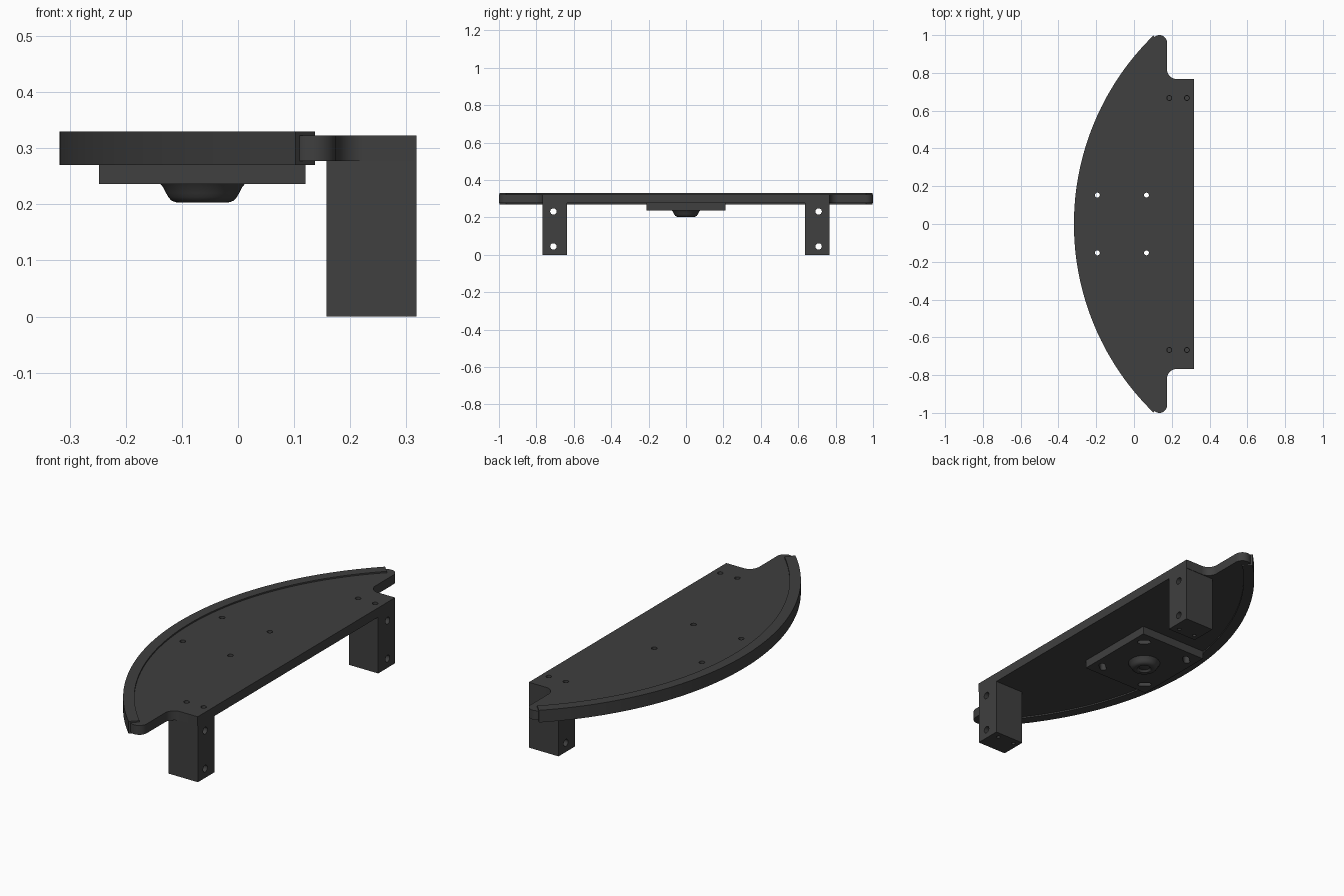
import bpy, bmesh
from math import sin, cos, pi, radians, atan2
from mathutils import Matrix, Vector

if "Cube" in bpy.data.objects:
    bpy.data.objects.remove(bpy.data.objects["Cube"])

MAT = bpy.data.materials.new("dark_grey")
MAT.diffuse_color = (0.05, 0.05, 0.05, 1)
MAT.use_nodes = True
MAT.node_tree.nodes["Principled BSDF"].inputs["Base Color"].default_value = MAT.diffuse_color


def arc(cx, cy, r, a0, a1, n):
    return [(cx + r * cos(a0 + (a1 - a0) * i / n), cy + r * sin(a0 + (a1 - a0) * i / n))
            for i in range(n + 1)]


def finish(name, bm):
    bmesh.ops.remove_doubles(bm, verts=bm.verts, dist=1e-5)
    bmesh.ops.recalc_face_normals(bm, faces=bm.faces)
    me = bpy.data.meshes.new(name)
    bm.to_mesh(me)
    bm.free()
    ob = bpy.data.objects.new(name, me)
    bpy.context.collection.objects.link(ob)
    me.materials.append(MAT)
    return ob


def add_prism(bm, pts, z0, z1):
    lo = [bm.verts.new((x, y, z0)) for x, y in pts]
    hi = [bm.verts.new((x, y, z1)) for x, y in pts]
    bm.faces.new(lo[::-1])
    bm.faces.new(hi)
    for i in range(len(pts)):
        j = (i + 1) % len(pts)
        bm.faces.new((lo[i], lo[j], hi[j], hi[i]))


def prism(name, pts, z0, z1):
    bm = bmesh.new()
    add_prism(bm, pts, z0, z1)
    return finish(name, bm)


def rect(x0, x1, y0, y1):
    return [(x0, y0), (x1, y0), (x1, y1), (x0, y1)]


def circle(x, y, r, n=24):
    return arc(x, y, r, 0, 2 * pi, n)[:-1]


def cut(ob, cutter):
    cutter.hide_render = True
    mod = ob.modifiers.new("holes", 'BOOLEAN')
    mod.operation, mod.solver, mod.object = 'DIFFERENCE', 'EXACT', cutter
    bpy.context.view_layer.objects.active = ob
    bpy.ops.object.modifier_apply(modifier=mod.name)
    bpy.data.objects.remove(cutter)


def smooth(ob):
    bpy.ops.object.select_all(action='DESELECT')
    ob.select_set(True)
    bpy.context.view_layer.objects.active = ob
    bpy.ops.object.shade_smooth_by_angle(angle=radians(30))


CX, R = 1.0755, 1.3935            # big front arc
TIP = (0.135, 0.96)               # centre of the rounded tips
MOUNT = [(-0.064 + sx * 0.13, sy * 0.153) for sx in (-1, 1) for sy in (-1, 1)]
SCREWS = [(x, sy * 0.667) for x in (0.187, 0.28) for sy in (-1, 1)]
parts = []

# Base plate: straight back, notched corners, round tips, arc front
a = atan2(TIP[1], TIP[0] - CX)
half = [(0.318, 0.768)]
half += arc(0.225, 0.818, 0.05, -pi / 2, -pi, 10)
half += arc(*TIP, 0.04, 0, a, 14)
half += arc(CX, 0, R - 0.0095, a, pi, 36)[1:]
outline = half + [(x, -y) for x, y in half[-2::-1]]
plate = prism("base_plate", outline, 0.277, 0.323)
bm = bmesh.new()
for x, y in MOUNT + SCREWS:
    add_prism(bm, circle(x, y, 0.013), 0.2, 0.4)
cut(plate, finish("plate_cutter", bm))
parts.append(plate)

# Raised rim along the front arc
e = atan2(1.0, 0.1 - CX)
rim = arc(CX, 0, R, e, 2 * pi - e, 80) + arc(CX, 0, R - 0.05, 2 * pi - e, e, 80)
parts.append(prism("front_rim", rim, 0.27, 0.33))

# Legs with cross holes and blind screw holes top and bottom
for side, s in (("left", -1), ("right", 1)):
    y0, y1 = sorted((s * 0.636, s * 0.766))
    leg = prism(side + "_leg", rect(0.158, 0.318, y0, y1), 0, 0.277)
    bm = bmesh.new()
    for z in (0.045, 0.232):
        bmesh.ops.create_cone(bm, cap_ends=True, segments=24, radius1=0.017, radius2=0.017,
                              depth=0.4, matrix=Matrix.Translation((0.24, s * 0.709, z))
                              @ Matrix.Rotation(pi / 2, 4, 'Y'))
    for x in (0.187, 0.28):
        add_prism(bm, circle(x, s * 0.667, 0.011), 0.23, 0.3)
        add_prism(bm, circle(x, s * 0.667, 0.009), -0.05, 0.05)
    cut(leg, finish("leg_cutter", bm))
    parts.append(leg)

# Caster mounting plate with tangential slots at the corners
mount = prism("caster_plate", rect(-0.248, 0.12, -0.212, 0.212), 0.236, 0.277)
bm = bmesh.new()
for x, y in MOUNT:
    t = atan2(y, x + 0.064) + pi / 2
    d = Vector((cos(t), sin(t))) * 0.017
    slot = arc(x + d.x, y + d.y, 0.015, t - pi / 2, t + pi / 2, 10)
    slot += arc(x - d.x, y - d.y, 0.015, t + pi / 2, t + 3 * pi / 2, 10)
    add_prism(bm, slot, 0.2, 0.3)
cut(mount, finish("slot_cutter", bm))
parts.append(mount)

# Caster cup: flared side, rounded lip, shallow socket
profile = [(0, 0.24), (0.078, 0.24), (0.075, 0.236), (0.07, 0.23), (0.065, 0.22),
           (0.061, 0.213), (0.056, 0.207), (0.049, 0.204), (0.042, 0.203),
           (0.034, 0.204), (0.029, 0.208), (0.026, 0.214), (0.015, 0.211), (0, 0.21)]
bm = bmesh.new()
vs = [bm.verts.new((r, 0, z)) for r, z in profile]
es = [bm.edges.new(p) for p in zip(vs, vs[1:])]
bmesh.ops.spin(bm, geom=vs + es, cent=(0, 0, 0), axis=(0, 0, 1), angle=2 * pi, steps=48)
bmesh.ops.translate(bm, verts=bm.verts, vec=(-0.063, 0, 0))
parts.append(finish("caster_cup", bm))

for ob in parts:
    smooth(ob)
